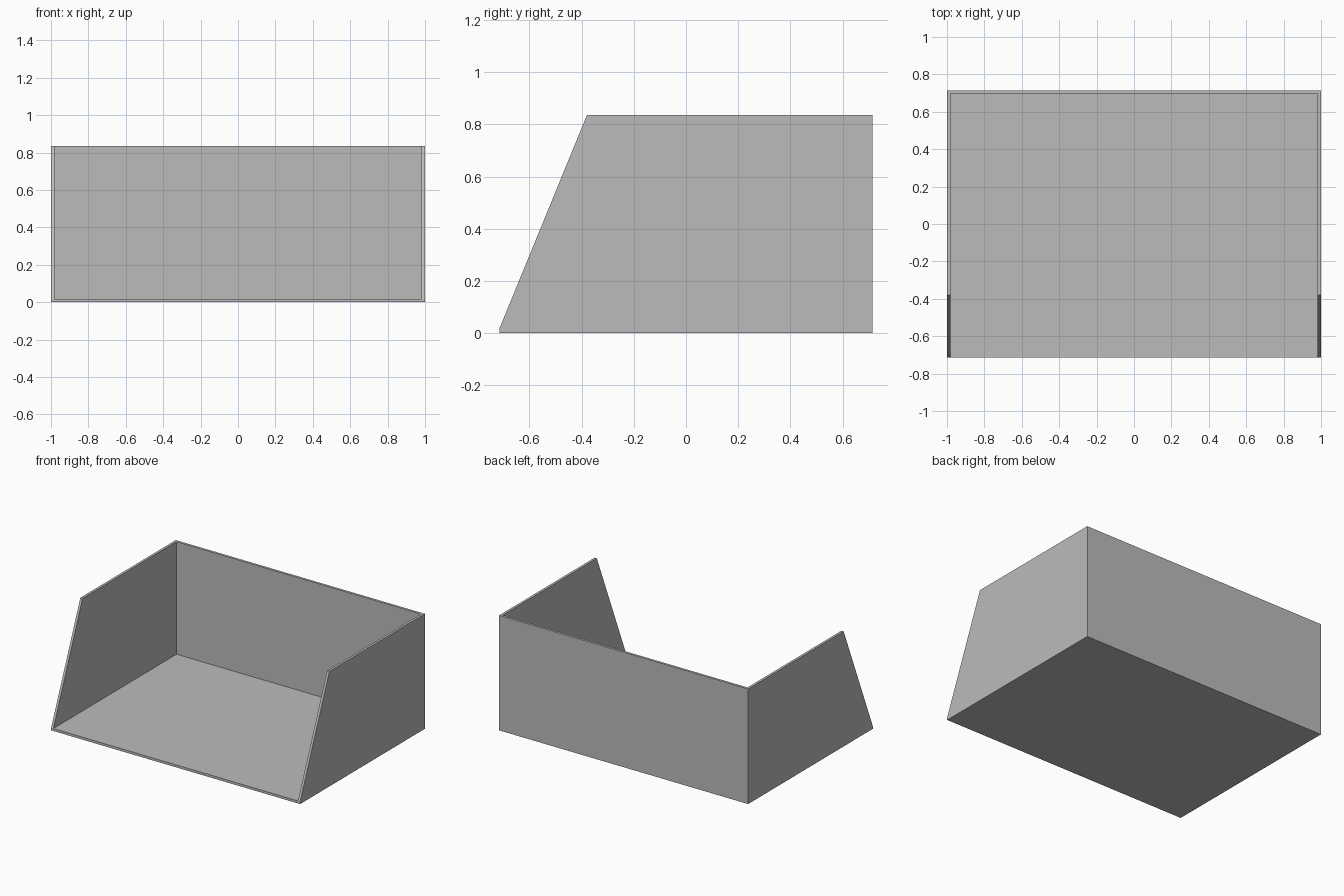
import bpy
import bmesh

cube = bpy.data.objects.get("Cube")
if cube:
    bpy.data.objects.remove(cube, do_unlink=True)

# Overall dimensions
HALF_W, HALF_D, HEIGHT, WALL = 1.0, 0.715, 0.835, 0.018
TOP_FRONT = -0.38

grey = bpy.data.materials.new("plain_grey")
grey.use_nodes = True
colour = (0.5, 0.5, 0.5, 1)
grey.diffuse_color = colour
grey.node_tree.nodes["Principled BSDF"].inputs["Base Color"].default_value = colour


def panel(name, profile, x0, x1):
    """Extrude a (y, z) profile from x0 to x1."""
    bm = bmesh.new()
    face = bm.faces.new([bm.verts.new((x0, y, z)) for y, z in profile])
    grown = bmesh.ops.extrude_face_region(bm, geom=[face])["geom"]
    moved = [v for v in grown if isinstance(v, bmesh.types.BMVert)]
    bmesh.ops.translate(bm, verts=moved, vec=(x1 - x0, 0, 0))
    bmesh.ops.recalc_face_normals(bm, faces=bm.faces)
    mesh = bpy.data.meshes.new(name)
    bm.to_mesh(mesh)
    bm.free()
    mesh.materials.append(grey)
    obj = bpy.data.objects.new(name, mesh)
    bpy.context.collection.objects.link(obj)
    return obj


def rectangle(y0, y1, z0, z1):
    return [(y0, z0), (y1, z0), (y1, z1), (y0, z1)]


inner = HALF_W - WALL

# Floor and back wall fit between the side walls
panel("floor", rectangle(-HALF_D, HALF_D, 0, WALL), -inner, inner)
panel("back_wall", rectangle(HALF_D - WALL, HALF_D, WALL, HEIGHT), -inner, inner)

# Side walls with a sloping front edge
side = [(-HALF_D, 0), (HALF_D, 0), (HALF_D, HEIGHT),
        (TOP_FRONT, HEIGHT), (-HALF_D, WALL)]
panel("left_wall", side, inner, HALF_W)
panel("right_wall", side, -HALF_W, -inner)
